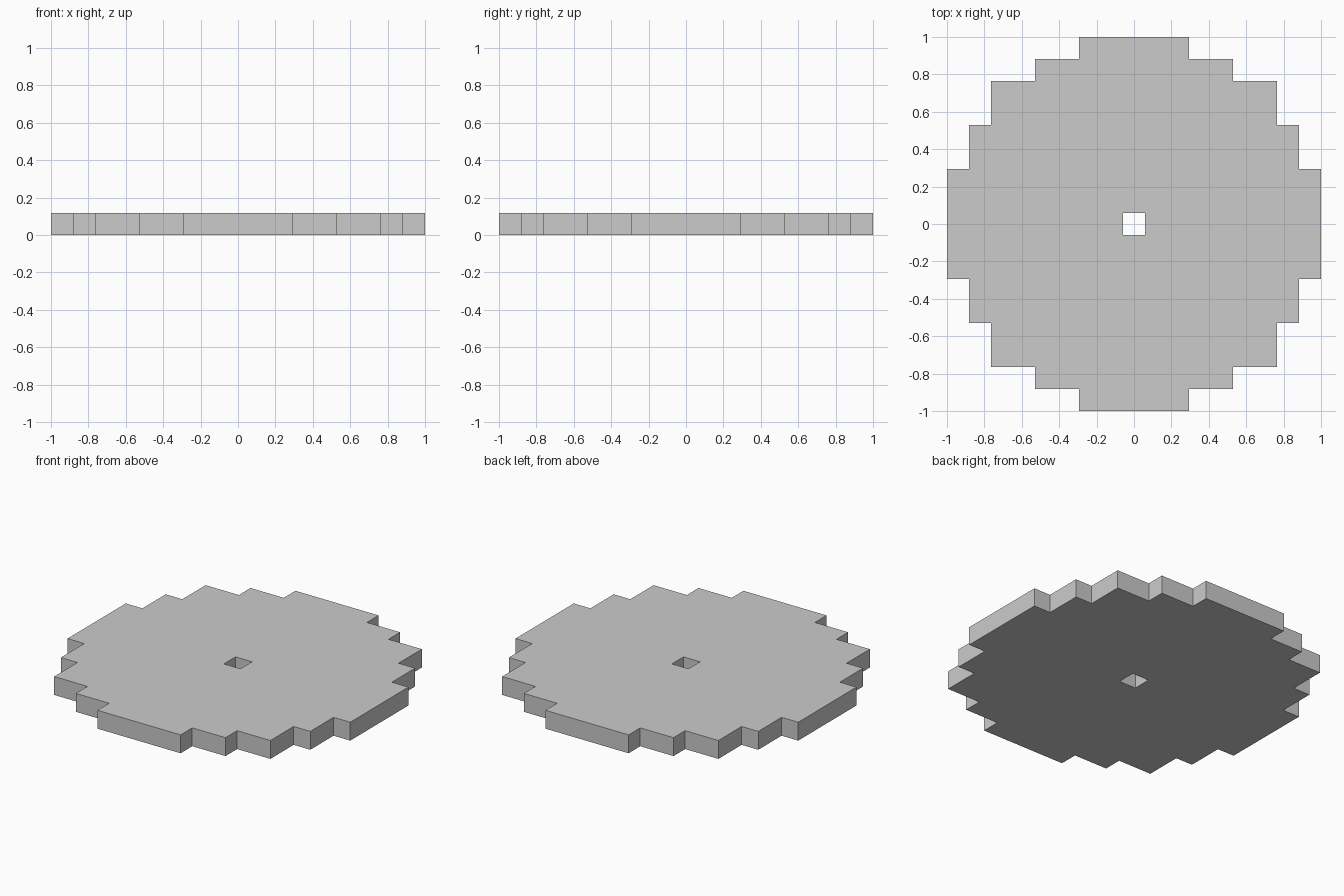
import bpy, bmesh
from mathutils import Vector, Matrix
from math import pi

if "Cube" in bpy.data.objects:
    bpy.data.objects.remove(bpy.data.objects["Cube"])

CELL = 2 / 17  # the disc is 17 square cells across and one cell thick

# One quarter of the stepped rim, and one corner of the centre hole, in cells
RIM = [(8.5, 2.5), (7.5, 2.5), (7.5, 4.5), (6.5, 4.5), (6.5, 6.5),
       (4.5, 6.5), (4.5, 7.5), (2.5, 7.5), (2.5, 8.5)]
HOLE = [(0.5, 0.5)]


def add_loop(bm, quarter):
    """Repeat a quarter profile four times round z and close it with edges."""
    verts = []
    for k in range(4):
        turn = Matrix.Rotation(k * pi / 2, 3, 'Z')
        verts += [bm.verts.new(turn @ Vector((x, y, 0)) * CELL) for x, y in quarter]
    return [bm.edges.new((v, verts[i - 1])) for i, v in enumerate(verts)]


# Flat stepped disc with a square hole
bm = bmesh.new()
edges = add_loop(bm, RIM) + add_loop(bm, HOLE)
bmesh.ops.triangle_fill(bm, use_beauty=True, edges=edges, normal=(0, 0, 1))
bm.normal_update()
for face in bm.faces:
    if face.normal.z < 0:
        face.normal_flip()

mesh = bpy.data.meshes.new("stepped_disc")
bm.to_mesh(mesh)
bm.free()
disc = bpy.data.objects.new("stepped_disc", mesh)
bpy.context.collection.objects.link(disc)

# Thickness, growing upward from z = 0
solid = disc.modifiers.new("thickness", 'SOLIDIFY')
solid.thickness = CELL
solid.offset = 1
